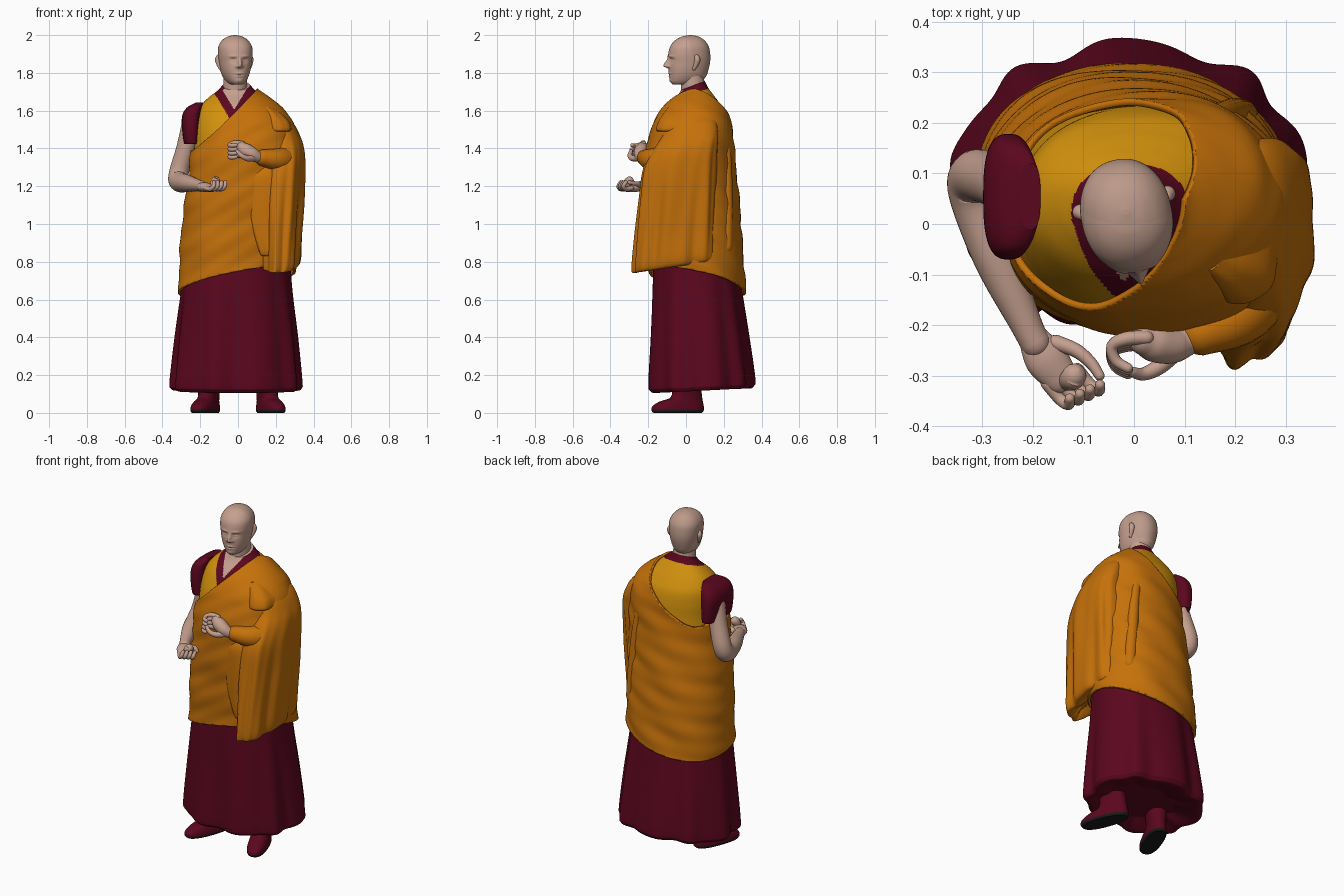
import bpy, bmesh, math
from mathutils import Vector, Quaternion

def material(name, c):
    m = bpy.data.materials.new(name)
    m.diffuse_color = (*c, 1)
    return m

SKIN = material("skin", (0.56, 0.35, 0.275))
SCALP = material("shaved_scalp", (0.50, 0.32, 0.25))
ORANGE = material("orange_cloth", (0.56, 0.165, 0.003))
YELLOW = material("yellow_cloth", (0.65, 0.285, 0.004))
MAROON = material("maroon_cloth", (0.105, 0.002, 0.013))
BLACK = material("black_sole", (0.012, 0.01, 0.011))

def spline(rows, n):
    """Catmull-Rom through rows of numbers."""
    out, k = [], len(rows) - 1
    for i in range(n + 1):
        s = min(int(i * k / n), k - 1)
        t = i * k / n - s
        p = [rows[min(max(s + d, 0), k)] for d in (-1, 0, 1, 2)]
        out.append([0.5 * (2*b + (c - a)*t + (2*a - 5*b + 4*c - d)*t*t + (3*b - a - 3*c + d)*t**3)
                    for a, b, c, d in zip(*p)])
    return out

def skin_rings(name, rings, mats, rule=None, cap=True, cuts=()):
    """Join closed rings into a smooth mesh, cut by planes, colour by rule."""
    bm = bmesh.new()
    vs = [[bm.verts.new(c) for c in r] for r in rings]
    n = len(vs[0])
    for a, b in zip(vs, vs[1:]):
        for j in range(n):
            bm.faces.new((a[j], a[(j+1) % n], b[(j+1) % n], b[j]))
    if cap:
        bm.faces.new(vs[0][::-1])
        bm.faces.new(vs[-1])
    for co, no in cuts:
        bmesh.ops.bisect_plane(bm, geom=bm.verts[:] + bm.edges[:] + bm.faces[:],
                               plane_co=co, plane_no=no, clear_outer=True)
    for f in bm.faces:
        f.smooth = len(f.verts) < 6
        if rule:
            f.material_index = rule(f.calc_center_median())
    bmesh.ops.recalc_face_normals(bm, faces=bm.faces)
    me = bpy.data.meshes.new(name)
    bm.to_mesh(me)
    bm.free()
    for m in mats:
        me.materials.append(m)
    ob = bpy.data.objects.new(name, me)
    bpy.context.collection.objects.link(ob)
    return ob

def loft(name, rows, mats, n=40, seg=96, p=2.2, inset=0.0, warp=None, **kw):
    """Rows are (z, x min, x max, y min, y max) of horizontal sections."""
    rings = []
    for z, x0, x1, y0, y1 in spline(rows, n):
        ring = []
        for j in range(seg):
            a = 2 * math.pi * j / seg
            c, s = math.cos(a), math.sin(a)
            v = Vector(((x0+x1)/2 + ((x1-x0)/2 - inset) * math.copysign(abs(c)**(2/p), c),
                        (y0+y1)/2 + ((y1-y0)/2 - inset) * math.copysign(abs(s)**(2/p), s), z))
            ring.append(warp(v, a, Vector((c, s, 0))) if warp else v)
        rings.append(ring)
    return skin_rings(name, rings, mats, **kw)

def tube(name, pts, mat, n=16, seg=20, flat=1.0):
    """Rounded tube through points (x, y, z, radius); flat squashes height."""
    path = spline(pts, n)
    pos = [Vector(q[:3]) for q in path]
    tan = [(pos[min(i+1, n)] - pos[max(i-1, 0)]).normalized() for i in range(n + 1)]
    st = []
    for i in range(n + 1):
        r = path[i][3]
        ends = {0: (-1.5, -1.1, -0.7, -0.35, 0), n: (0, 0.35, 0.7, 1.1, 1.5)}.get(i, (0,))
        st += [(pos[i] + tan[i] * r * math.sin(e), r * math.cos(e), tan[i]) for e in ends]
    q, prev, rings = st[0][2].to_track_quat('Z', 'Y'), st[0][2], []
    for c, r, t in st:
        q = prev.rotation_difference(t) @ q
        prev = t
        ring = []
        for j in range(seg):
            a = 2 * math.pi * j / seg
            o = q @ Vector((r * math.cos(a), r * math.sin(a), 0))
            ring.append(c + Vector((o.x, o.y, o.z * flat)))
        rings.append(ring)
    return skin_rings(name, rings, [mat])

def turn(v, deg, x, y):
    a = math.radians(deg)
    return Vector((x + v.x*math.cos(a) - v.y*math.sin(a), y + v.x*math.sin(a) + v.y*math.cos(a), v.z))

# shoes with dark soles
for side, s in (("right", -1), ("left", 1)):
    loft(side + "_shoe", [(0, -.05, .05, -.15, .12), (.012, -.056, .056, -.16, .13), (.035, -.055, .055, -.155, .13),
         (.06, -.05, .05, -.115, .125), (.085, -.048, .048, -.05, .12), (.16, -.055, .055, -.04, .11)],
         [MAROON, BLACK], n=30, seg=48, p=2.4, warp=lambda v, a, d: turn(v, 21 * s, .168 * s, -.03),
         rule=lambda c: int(c.z < .016))

# pleated skirt
def pleats(v, a, d):
    k = max(0, min(1, (0.85 - v.z) / 0.7))
    f = .012 * math.sin(9*a) + .004 * math.sin(14*a + 2 + v.z) + .004 * math.sin(5*a)
    return v + d * f * k + Vector((0, 0, .05 * v.y * k))
loft("skirt", [(.15, -.2, .2, -.08, .2), (.115, -.31, .30, -.155, .315), (.125, -.345, .33, -.187, .347),
     (.17, -.35, .333, -.197, .354), (.4, -.328, .314, -.188, .326), (.65, -.298, .287, -.18, .292),
     (.9, -.27, .27, -.17, .26)], [MAROON], n=60, seg=192, warp=pleats)

# body sections shared by the vest and the outer robe
BODY = [(.58, -.312, .295, -.188, .315), (.7, -.306, .297, -.19, .306), (.85, -.300, .30, -.196, .297),
        (1.0, -.289, .30, -.203, .286), (1.15, -.272, .30, -.21, .272), (1.3, -.252, .303, -.213, .257),
        (1.42, -.243, .308, -.203, .248), (1.51, -.241, .295, -.177, .241), (1.58, -.230, .258, -.142, .225),
        (1.63, -.205, .208, -.110, .194), (1.67, -.165, .155, -.078, .158), (1.70, -.122, .108, -.054, .13),
        (1.73, -.092, .075, -.038, .112)]

def lean(v):
    k = max(0, min(1, (v.z - 1.6) / .13))
    return v + Vector((0, 0, .38 * (v.y - .03) * k * k))

# vest, with collar and bare throat
def vest_rule(c):
    v = abs(c.x + .02) - .6 * (c.z - 1.605)
    if abs(c.x + .01) < .03 and 0 < c.y < .08:
        return 2
    if c.y < 0:
        return 2 if v < 0 else 1 if v < .052 else 0
    return int(c.z > 1.69 + .3 * (c.y - .03))
loft("vest", BODY[4:], [YELLOW, MAROON, SKIN], n=120, seg=240, inset=.012,
     warp=lambda v, a, d: lean(v), rule=vest_rule)

# outer robe, cut along the chest, the back and the sloping hem
def robe_folds(v, a, d):
    k = max(0, min(1, (1.72 - v.z) / .2))
    s = v.z - .42 * v.x + .25 * v.y
    f = .0016 * math.sin(58*s + 2*math.sin(2*a)) + .0028 * math.sin(29*s + 3*a) + .002 * math.sin(6*a + 9*v.z)
    return lean(v + d * f * k)
robe = loft("outer_robe", BODY, [ORANGE], n=130, seg=160, warp=robe_folds, cap=False,
            cuts=[((0, 0, 1.615), (-.95, -.09, 1)), ((0, 0, 1.663), (-.823, .677, 1)),
                  ((0, 0, .708), (.193, -.22, -1))])
sol = robe.modifiers.new("thickness", 'SOLIDIFY')
sol.thickness, sol.offset = .014, 0

# hanging sleeve over the left arm
def drape_folds(v, a, d):
    k = max(0, min(1, (1.5 - v.z) / .4))
    f = .008 * math.sin(7*a + 2*v.z) + .004 * math.sin(13*a + 1 - 3*v.z)
    return v + d * f * k + Vector((.08 * (v.y + .05), 0, .15 * (v.y + .05) * k))
loft("hanging_sleeve", [(.80, .20, .25, -.2, .08), (.775, .155, .29, -.265, .14), (.80, .145, .325, -.28, .152),
     (.95, .142, .335, -.27, .156), (1.15, .14, .347, -.25, .16), (1.3, .15, .353, -.23, .163),
     (1.39, .165, .347, -.18, .165), (1.46, .16, .325, -.13, .17), (1.54, .14, .28, -.09, .16),
     (1.61, .12, .19, -.04, .12)], [ORANGE], n=60, seg=144, p=2.3, warp=drape_folds)
tube("forearm_sleeve", [(.28, .06, 1.38, .06), (.28, -.06, 1.345, .068), (.22, -.17, 1.34, .062),
     (.135, -.215, 1.35, .045)], ORANGE)

# loose folds of the robe
def plain(v, a, d):
    return v + d * .002 * math.sin(7*a)
loft("front_fold", [(.83, .13, .2, -.20, -.12), (.85, .11, .24, -.222, -.1), (1.0, .065, .24, -.224, -.1),
     (1.15, .055, .24, -.225, -.1), (1.25, .055, .24, -.22, -.1), (1.30, .1, .22, -.2, -.1)],
     [ORANGE], p=3, warp=plain)
loft("shoulder_flap", [(1.49, .15, .25, -.12, .06), (1.495, .13, .285, -.155, .09), (1.54, .125, .277, -.145, .1),
     (1.585, .12, .235, -.118, .1), (1.62, .12, .18, -.09, .08)], [ORANGE], n=30, p=2.6, warp=plain)
tube("back_fold", [(.13, .20, 1.5, .025), (.17, .212, 1.35, .028), (.195, .215, 1.1, .034), (.21, .212, .88, .036)], ORANGE)

# short vest sleeve on the right shoulder
loft("short_sleeve", [(1.45, -.27, -.21, -.04, .15), (1.425, -.284, -.205, -.062, .172), (1.5, -.296, -.2, -.070, .178),
     (1.57, -.296, -.195, -.066, .174), (1.615, -.272, -.19, -.05, .155), (1.642, -.225, -.185, -.01, .12)],
     [MAROON], n=36, p=2.8)

# bare right arm
tube("right_arm", [(-.25, .07, 1.52, .05), (-.277, .085, 1.40, .05), (-.312, .095, 1.275, .052),
     (-.312, .055, 1.225, .053), (-.27, -.07, 1.215, .046), (-.215, -.195, 1.205, .032),
     (-.195, -.235, 1.20, .030)], SKIN, n=40, seg=32)

# right hand, palm up with curled fingers
tube("right_palm", [(-.20, -.225, 1.20, .03), (-.175, -.265, 1.195, .042), (-.148, -.30, 1.19, .036)], SKIN, flat=.6)
for i in range(4):
    x, y = -.172 + .02 * i, -.315 + .009 * i
    tube("right_finger_%d" % i, [(x, y, 1.19, .013), (x + .025, y - .03, 1.185, .0125),
         (x + .042, y - .042, 1.20, .0115), (x + .045, y - .03, 1.222, .01)], SKIN, seg=12)
tube("right_thumb", [(-.155, -.235, 1.20, .016), (-.115, -.25, 1.21, .014), (-.085, -.275, 1.215, .012),
     (-.068, -.30, 1.22, .01)], SKIN, seg=12)
tube("right_curled_finger", [(-.13, -.31, 1.20, .02), (-.122, -.305, 1.22, .024), (-.118, -.30, 1.228, .024)], SKIN)

# left hand, fingers curled to meet the thumb
tube("left_wrist", [(.15, -.205, 1.35, .03), (.105, -.23, 1.355, .030), (.075, -.24, 1.37, .036),
     (.04, -.235, 1.39, .038), (.02, -.23, 1.405, .03)], SKIN, seg=28)
for i in range(4):
    z, y = 1.425 - .021 * i, -.225 - .004 * i
    tube("left_finger_%d" % i, [(.025, y, z, .014), (-.015, y - .002, z + .004, .014), (-.043, y - .016, z - .004, .012),
         (-.036, y - .045, z - .01, .011), (-.012, y - .06, z - .008, .01)], SKIN, seg=12)
tube("left_thumb", [(.085, -.25, 1.35, .018), (.05, -.282, 1.348, .016), (.018, -.297, 1.362, .013),
     (-.004, -.292, 1.385, .01)], SKIN, seg=12)

# neck
tube("neck", [(-.018, .045, 1.62, .07), (-.016, .04, 1.70, .065), (-.014, .033, 1.77, .062), (-.012, .03, 1.82, .06)], SKIN, seg=40)

# head, with features raised and sunk as soft bumps: x, z, width, up, down, height
BUMPS = [(0, 1.836, .012, .034, .009, .030), (.016, 1.834, .008, .008, .007, .007), (.033, 1.888, .02, .006, .008, .005),
         (.033, 1.868, .016, .010, .012, -.009), (.033, 1.865, .012, .005, .005, .005), (0, 1.797, .02, .005, .005, .005),
         (0, 1.790, .024, .003, .003, -.002), (0, 1.782, .016, .004, .006, .004), (0, 1.757, .018, .012, .012, .004)]
def face(v, a, d):
    if v.y < -.02:
        for x, z, sx, up, down, h in BUMPS:
            sz = up if v.z > z else down
            v.y -= h * math.exp(-((abs(v.x) - x) / sx)**2 - ((v.z - z) / sz)**2)
    return turn(v, 12, -.017, .028)
loft("head", [(1.738, -.02, .02, -.092, .0), (1.742, -.036, .036, -.103, .03), (1.757, -.052, .052, -.113, .058),
     (1.785, -.068, .068, -.118, .08), (1.82, -.079, .079, -.121, .092), (1.86, -.086, .086, -.121, .1),
     (1.90, -.09, .09, -.122, .1), (1.94, -.087, .087, -.112, .092), (1.972, -.068, .068, -.086, .07),
     (1.992, -.039, .039, -.05, .038), (2.0, -.006, .006, -.01, .002)], [SKIN, SCALP], n=120, seg=180, warp=face,
     rule=lambda c: int(c.z > 1.80 and c.y > .03 + .5 * max(0, 1.9 - c.z) - .45 * max(0, c.z - 1.93)))
for side, s in (("right", -1), ("left", 1)):
    pts = [turn(Vector((x * s, y, z)), 12, -.017, .028) for x, y, z in
           ((.077, -.002, 1.822), (.084, .008, 1.845), (.088, .014, 1.87), (.085, .01, 1.885))]
    tube(side + "_ear", [(*q, r) for q, r in zip(pts, (.009, .013, .016, .013))], SKIN, seg=16)
